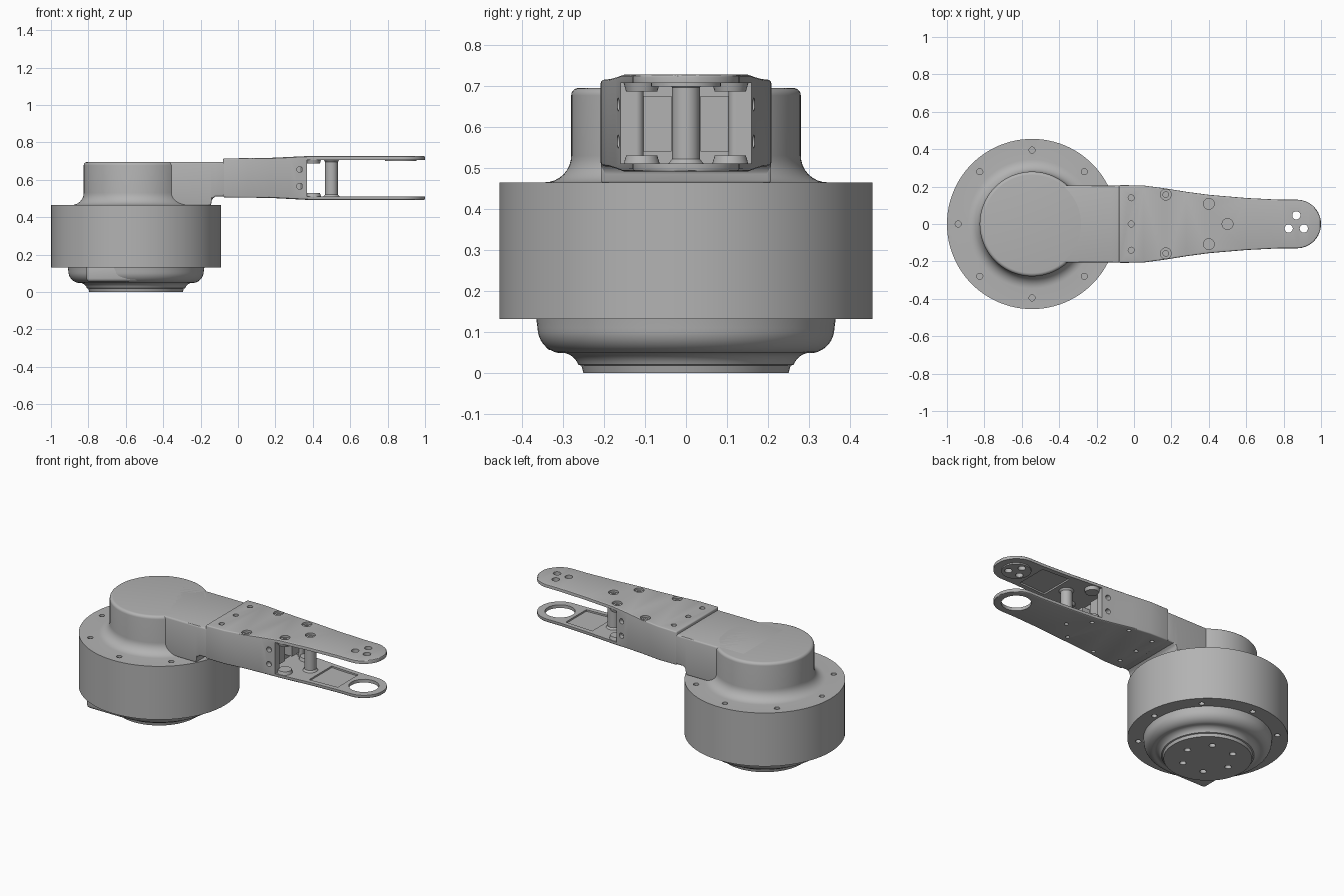
import bpy
import bmesh
from math import sin, cos, pi, sqrt, radians

cube = bpy.data.objects.get("Cube")
if cube:
    bpy.data.objects.remove(cube, do_unlink=True)

grey = bpy.data.materials.new("mid grey")
grey.use_nodes = True
grey.diffuse_color = (0.45, 0.45, 0.45, 1)
grey.node_tree.nodes["Principled BSDF"].inputs["Base Color"].default_value = grey.diffuse_color

AXIS = -0.545   # x of the drum's axis
parts = []


def make(name, verts, faces, keep=True):
    """Mesh object with outward normals; cutters are not kept."""
    mesh = bpy.data.meshes.new(name)
    mesh.from_pydata(verts, [], faces)
    bm = bmesh.new()
    bm.from_mesh(mesh)
    bmesh.ops.recalc_face_normals(bm, faces=bm.faces)
    bm.to_mesh(mesh)
    bm.free()
    mesh.materials.append(grey)
    ob = bpy.data.objects.new(name, mesh)
    bpy.context.collection.objects.link(ob)
    if keep:
        parts.append(ob)
    return ob


def lathe(name, profile, x, y, n=32, keep=True):
    """Solid of revolution from (radius, height) pairs, capped at both ends."""
    verts = [(x + r * cos(2 * pi * i / n), y + r * sin(2 * pi * i / n), z)
             for r, z in profile for i in range(n)]
    faces = [(k * n + i, k * n + (i + 1) % n, (k + 1) * n + (i + 1) % n, (k + 1) * n + i)
             for k in range(len(profile) - 1) for i in range(n)]
    last = (len(profile) - 1) * n
    faces += [tuple(range(n)), tuple(range(last, last + n))]
    return make(name, verts, faces, keep)


def hole(x, y, r, z0, z1):
    return lathe("cutter", [(r, z0), (r, z1)], x, y, 24, False)


def loft(name, stations, keep=True):
    """Box sections (x, half width, low, high) joined along x."""
    verts, faces = [], []
    for x, w, lo, hi in stations:
        verts += [(x, -w, lo), (x, w, lo), (x, w, hi), (x, -w, hi)]
    for k in range(len(stations) - 1):
        a = 4 * k
        faces += [(a + i, a + (i + 1) % 4, a + 4 + (i + 1) % 4, a + 4 + i) for i in range(4)]
    faces += [(0, 1, 2, 3), tuple(range(len(verts) - 4, len(verts)))]
    return make(name, verts, faces, keep)


def bake(ob):
    """Apply the object's modifiers."""
    graph = bpy.context.evaluated_depsgraph_get()
    mesh = bpy.data.meshes.new_from_object(ob.evaluated_get(graph))
    ob.modifiers.clear()
    ob.data = mesh


def bevel(ob, width, segments=3):
    mod = ob.modifiers.new("bevel", "BEVEL")
    mod.width, mod.segments, mod.angle_limit = width, segments, radians(40)
    mod.use_clamp_overlap = False
    bake(ob)


def cut(ob, cutters):
    for c in cutters:
        mod = ob.modifiers.new("cut", "BOOLEAN")
        mod.operation, mod.solver, mod.object = "DIFFERENCE", "EXACT", c
        bake(ob)
    for c in cutters:
        bpy.data.objects.remove(c, do_unlink=True)


def arc(r, z, radius, start, end, n=6):
    """Profile points on an arc, angles in degrees."""
    angles = [radians(start + (end - start) * i / n) for i in range(n + 1)]
    return [(r + radius * cos(a), z + radius * sin(a)) for a in angles]


def lerp(points, x):
    for (x0, v0), (x1, v1) in zip(points, points[1:]):
        if x <= x1:
            return v0 + (v1 - v0) * max(0, x - x0) / (x1 - x0)
    return points[-1][1]


# Housing: stepped foot, drum and turret on one axis
profile = [(0.25, 0), (0.255, 0.018)]
profile += arc(0.305, 0.005, 0.045, 160, 95)
profile += arc(0.3, 0.11, 0.062, -80, 0, 8)
profile += [(0.365, 0.132), (0.455, 0.132), (0.455, 0.465)]
profile += arc(0.345, 0.53, 0.065, 270, 180, 8)
profile += arc(0.262, 0.677, 0.018, 0, 90, 5)
housing = lathe("motor_housing", profile, AXIS, 0, 96)
cutters = []
for i in range(8):
    a = i * pi / 4
    x, y = AXIS + 0.395 * cos(a), 0.395 * sin(a)
    cutters += [hole(x, y, 0.016, 0.1, 0.17)]
    if i:
        cutters += [hole(x, y, 0.016, 0.43, 0.5)]
for i in range(6):
    a = i * pi / 3
    cutters += [hole(AXIS + 0.15 * cos(a), 0.15 * sin(a), 0.019, -0.02, 0.03)]
cut(housing, cutters)

# Connector tab on the front of the foot
tab = make("connector_tab",
           [(x, y, z) for x in (-0.81, -0.53) for y in (-0.345, -0.2) for z in (0.055, 0.15)],
           [(0, 1, 3, 2), (4, 5, 7, 6), (0, 1, 5, 4), (2, 3, 7, 6), (0, 2, 6, 4), (1, 3, 7, 5)])
bevel(tab, 0.018)

# Neck between the turret and the fork
neck = loft("arm_neck", [(AXIS, 0.207, 0.46, 0.695), (-0.145, 0.207, 0.46, 0.695),
                         (-0.14, 0.207, 0.495, 0.695), (-0.122, 0.207, 0.51, 0.695),
                         (-0.06, 0.207, 0.51, 0.695)])
bevel(neck, 0.01)

# Fork: tapered body with two round-ended plates
WIDTH = [(-0.08, 0.208), (0.05, 0.206), (0.17, 0.19), (0.28, 0.172), (0.4, 0.156),
         (0.6, 0.139), (0.78, 0.13), (0.87, 0.13)]
HIGH = [(-0.08, 0.714), (0.17, 0.717), (0.4, 0.728)]
LOW = [(-0.08, 0.506), (0.17, 0.503), (0.4, 0.491)]
xs = [p[0] for p in WIDTH]
sections = [(x, lerp(WIDTH, x), lerp(LOW, x), lerp(HIGH, x)) for x in xs]
for i in range(1, 13):
    a = radians(i * 82 / 12)
    sections.append((0.87 + 0.13 * sin(a), 0.13 * cos(a), LOW[-1][1], HIGH[-1][1]))
fork = loft("fork_arm", sections)
bevel(fork, 0.007)

INNER = (0.511, 0.707)
gap = loft("cutter", [(0.3, 0.128, *INNER), (0.369, 0.122, *INNER),
                      (0.37, 0.3, *INNER), (1.1, 0.3, *INNER)], False)
pockets = [loft("cutter", [(x, lerp(WIDTH, x) - 0.03, lo, hi) for x in (0.57, 0.66, 0.76)], False)
           for lo, hi in ((0.501, 0.53), (0.69, 0.717))]
cut(fork, [gap] + pockets)

# Screw holes: plain, countersunk, side and end
plain = [(-0.015, y) for y in (-0.14, 0, 0.14)]
sunk = [(0.17, -0.157), (0.17, 0.157), (0.4, -0.108), (0.4, 0.108), (0.5, 0)]
cutters = [hole(x, y, 0.016, 0.68, 0.75) for x, y in plain]
cutters += [hole(x, y, 0.012, 0.48, 0.53) for x, y in plain + sunk]
for x, y in sunk:
    top = lerp(HIGH, x)
    cutters.append(lathe("cutter", [(0.015, top - 0.035), (0.015, top - 0.013),
                                    (0.029, top - 0.013), (0.029, top + 0.02)], x, y, 24, False))
for z in (0.565, 0.655):
    for s in (-1, 1):
        pin = hole(0, 0, 0.016, -0.03, 0.03)
        pin.rotation_euler.x = pi / 2
        pin.location = (0.33, s * 0.165, z)
        cutters.append(pin)
cutters.append(hole(0.87, 0, 0.086, 0.47, 0.53))
bpy.context.view_layer.update()
cut(fork, cutters)

# Three-hole mounting boss under the tip of the upper plate
boss = lathe("tip_boss", [(0.085, 0.699), (0.085, 0.715)], 0.87, 0, 40)
for ob in (fork, boss):
    cut(ob, [hole(x, y, 0.022, 0.68, 0.75)
             for x, y in ((0.868, 0.046), (0.827, -0.024), (0.908, -0.024))])

# Centre spacer, with flared ends, and short screw bosses
lathe("centre_spacer", [(0.045, 0.508), (0.034, 0.522), (0.034, 0.696), (0.045, 0.71)], 0.5, 0)
for s, side in ((-1, "right"), (1, "left")):
    lathe(side + "_lower_screw_boss", [(0.045, 0.507), (0.038, 0.53)], 0.4, s * 0.108)
    lathe(side + "_upper_screw_boss", [(0.038, 0.686), (0.045, 0.711)], 0.4, s * 0.108)
    # Rounded post and flat block inside the mouth of the body
    lathe(side + "_inner_post", [(0.018, 0.505), (0.018, 0.71)], 0.35, s * 0.122)
    block = loft(side + "_inner_block", [(0.29, 0.037, 0.54, 0.675), (0.35, 0.037, 0.54, 0.675)])
    block.location.y = s * 0.072

# Smooth shading with crisp edges
bpy.ops.object.select_all(action="DESELECT")
for ob in parts:
    ob.select_set(True)
bpy.context.view_layer.objects.active = fork
bpy.ops.object.shade_smooth_by_angle(angle=radians(30))
